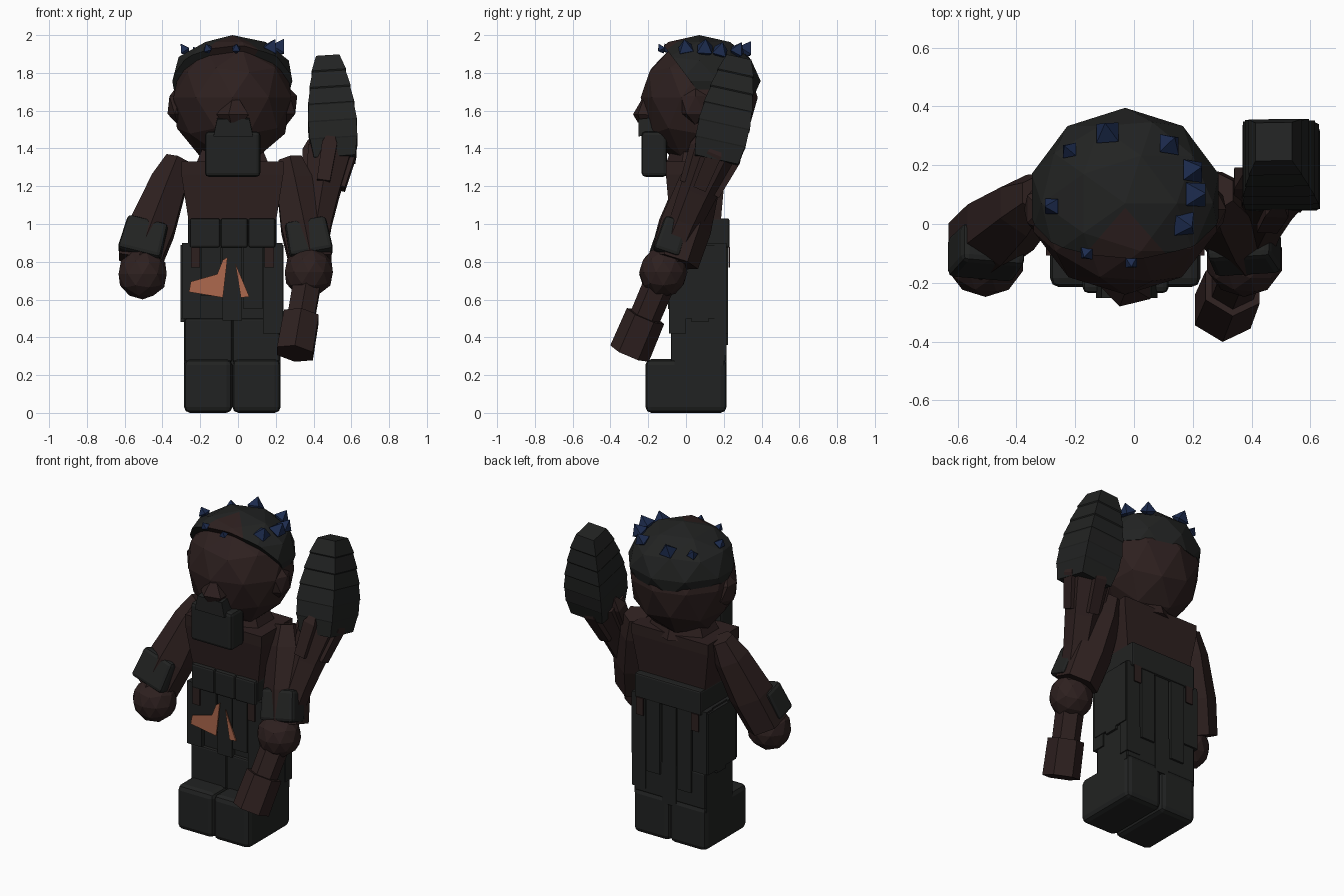
import bpy, bmesh, math
from mathutils import Vector, Matrix

if "Cube" in bpy.data.objects:
    bpy.data.objects.remove(bpy.data.objects["Cube"])


def material(name, rgb):
    m = bpy.data.materials.new(name)
    m.diffuse_color = (*rgb, 1)
    m.use_nodes = True
    m.node_tree.nodes["Principled BSDF"].inputs["Base Color"].default_value = m.diffuse_color
    return m


SKIN = material("dark brown", (0.027, 0.0145, 0.0138))
DARK = material("charcoal", (0.0155, 0.0165, 0.0159))
BLUE = material("deep blue", (0.012, 0.025, 0.078))
ORANGE = material("clay orange", (0.42, 0.14, 0.075))


def finish(name, bm, *mats):
    bmesh.ops.recalc_face_normals(bm, faces=bm.faces)
    me = bpy.data.meshes.new(name)
    bm.to_mesh(me)
    bm.free()
    for m in mats:
        me.materials.append(m)
    ob = bpy.data.objects.new(name, me)
    bpy.context.collection.objects.link(ob)
    return ob


def soften(ob, width):
    b = ob.modifiers.new("soft edges", 'BEVEL')
    b.width, b.segments = width, 2


def box(name, lo, hi, mat, bevel=0):
    bm = bmesh.new()
    lo, hi = Vector(lo), Vector(hi)
    size = hi - lo
    bmesh.ops.create_cube(bm, size=1, matrix=Matrix.Translation((lo + hi) / 2) @ Matrix.Diagonal((*size, 1)))
    ob = finish(name, bm, mat)
    if bevel:
        soften(ob, bevel)
    return ob


def ball(name, centre, radii, mat, level=2):
    bm = bmesh.new()
    bmesh.ops.create_icosphere(bm, subdivisions=level, radius=1,
                               matrix=Matrix.Translation(centre) @ Matrix.Diagonal((*radii, 1)))
    return finish(name, bm, mat)


def limb(name, p0, p1, rings, sides, mat, depth=1.0):
    """Loft along p0-p1; rings are (fraction, half width)."""
    p0, p1 = Vector(p0), Vector(p1)
    d = (p1 - p0).normalized()
    u = Vector((1, 0, 0))
    u = (u - d * u.dot(d)).normalized()
    w = d.cross(u)
    bm = bmesh.new()
    loops = []
    k = 1 / math.cos(math.pi / sides)
    for t, r in rings:
        c = p0.lerp(p1, t)
        angs = [(i + 0.5) * math.tau / sides for i in range(sides)]
        loops.append([bm.verts.new(c + (u * math.cos(a) + w * math.sin(a) * depth) * r * k) for a in angs])
    for a, b in zip(loops, loops[1:]):
        for i in range(sides):
            j = (i + 1) % sides
            bm.faces.new((a[i], a[j], b[j], b[i]))
    bm.faces.new(loops[0])
    bm.faces.new(loops[-1])
    return finish(name, bm, mat)


CX = -0.03

# Boots and legs
for side, s in (("left", -1), ("right", 1)):
    a, b = sorted((CX, CX + s * 0.256))
    box(side + "_boot", (a, -0.215, 0.0), (b, 0.215, 0.285), DARK, 0.032)
    box(side + "_leg", (a, -0.06, 0.25), (b, 0.20, 0.9), DARK)
    a, b = sorted((CX + s * 0.002, CX + s * 0.25))
    box(side + "_shin", (a, -0.08, 0.27), (b, 0.21, 0.50), DARK, 0.01)
    # Bare skin showing under the belt
    x = CX + s * 0.195
    for y in (-0.104, 0.225):
        box(side + "_hip_skin", (x - 0.025, y, 0.77), (x + 0.025, y + 0.008, 0.88), SKIN)

# Ragged cloth strips hanging around the legs
for i, x in enumerate((-0.245, -0.14, -0.03, 0.08, 0.185)):
    drop = (0.50, 0.62, 0.49, 0.55, 0.42)[i]
    box("front_strip", (x - 0.052, -0.09 - 0.004 * (i % 2), drop), (x + 0.05, 0.0, 0.9), DARK)
    box("back_strip", (x - 0.05, 0.15, (0.5, 0.36, 0.24, 0.42, 0.3)[i]),
        (x + 0.048, 0.215 + 0.008 * (i % 2), 0.9), DARK)
for x0, x1 in ((-0.305, -0.25), (0.19, 0.24)):
    for y0, y1, z in ((-0.07, 0.03, 0.5), (0.03, 0.12, 0.48), (0.12, 0.21, 0.5)):
        box("side_strip", (x0, y0, z), (x1, y1, 0.89), DARK)

# Torn orange sash
for pts in (((-0.26, 0.64), (-0.25, 0.695), (-0.11, 0.735), (-0.08, 0.81), (-0.055, 0.825), (-0.08, 0.61)),
            ((-0.015, 0.795), (0.06, 0.615), (0.015, 0.61))):
    bm = bmesh.new()
    f = bm.faces.new([bm.verts.new((x, -0.108, z)) for x, z in pts])
    ext = bmesh.ops.extrude_face_region(bm, geom=[f])
    bmesh.ops.translate(bm, vec=(0, 0.008, 0), verts=[v for v in ext["geom"] if isinstance(v, bmesh.types.BMVert)])
    finish("sash", bm, ORANGE)

# Torso and neck
limb("torso", (CX, 0.05, 0.88), (CX, 0.05, 1.33), [(0, 0.22), (0.35, 0.235), (0.85, 0.27), (1, 0.27)], 4, SKIN, 0.58)
limb("neck", (CX, 0.06, 1.30), (CX, 0.06, 1.42), [(0, 0.2), (1, 0.15)], 6, SKIN, 0.75)

# Belt with three front plates
box("belt", (-0.265, -0.09, 0.875), (0.205, 0.23, 1.03), DARK, 0.01)
for a, b in ((-0.255, -0.095), (-0.092, 0.052), (0.055, 0.198)):
    box("belt_plate", (a, -0.112, 0.875), (b, -0.05, 1.03), DARK, 0.012)

# Arms: shoulder, wrist, front guard ends and fist
ARMS = {"left": ((-0.32, 0.10, 1.34), (-0.525, -0.07, 0.79), (-0.475, -0.065, 1.01), (-0.525, -0.125, 0.83), (-0.505, -0.12, 0.735)),
        "right": ((0.275, 0.11, 1.34), (0.385, -0.06, 0.80), (0.355, -0.05, 1.01), (0.39, -0.11, 0.83), (0.375, -0.12, 0.745))}
for side, (sh, wr, c0, c1, hand) in ARMS.items():
    limb(side + "_arm", sh, wr, [(0, 0.062), (0.22, 0.095), (0.65, 0.119), (1, 0.112)], 6, SKIN, 1.0)
    soften(limb(side + "_guard", c0, c1, [(0, 0.11), (1, 0.117)], 4, DARK, 0.62), 0.022)
    ball(side + "_fist", hand, (0.134, 0.128, 0.134), SKIN)

# Head with a full jaw and a flatter crown, and ears
HEAD = Vector((CX, 0.07, 1.67))
skull = ball("head", HEAD, (0.328, 0.31, 0.365), SKIN)
for v in skull.data.vertices:
    if v.co.z > HEAD.z:
        v.co.z = HEAD.z + (v.co.z - HEAD.z) * 0.82
for s in (-1, 1):
    ball("ear", (CX + s * 0.288, 0.05, 1.63), (0.062, 0.09, 0.105), SKIN, 1)

# Hair cap: a flattened dome, trimmed level behind and sloping over the forehead
DOME, DR = Vector((CX, 0.07, 1.757)), Vector((0.334, 0.325, 0.243))
bm = bmesh.new()
bmesh.ops.create_icosphere(bm, subdivisions=2, radius=1, matrix=Matrix.Translation(DOME) @ Matrix.Diagonal((*DR, 1)))
for co, no in (((0, 0, 1.715), (0, 0.08, 1)), ((0, -0.04, 1.84), (0, 0.16, 0.12))):
    cut = bmesh.ops.bisect_plane(bm, geom=bm.verts[:] + bm.edges[:] + bm.faces[:],
                                 plane_co=co, plane_no=no, clear_inner=True)
    bmesh.ops.holes_fill(bm, edges=[e for e in cut["geom_cut"] if isinstance(e, bmesh.types.BMEdge)])
# A bare wedge above the forehead is cut into the hair
apex = Vector((-0.03, 0.055, 1.9))
wedge = (Vector((0.75, -0.65, 0)), Vector((-0.68, -0.6, 0)))
for no in wedge:
    bmesh.ops.bisect_plane(bm, geom=bm.verts[:] + bm.edges[:] + bm.faces[:], plane_co=apex, plane_no=no)
for f in bm.faces:
    c = f.calc_center_median() - apex
    f.material_index = int(all(c.dot(no) > 0 for no in wedge))
finish("hair", bm, DARK, SKIN)

# Crystals ringed around the crown: x, y, size
for x, y, r in ((-0.22, 0.25, 0.036), (-0.09, 0.31, 0.056), (0.12, 0.27, 0.05), (0.2, 0.18, 0.053), (0.21, 0.1, 0.058),
                (0.17, 0.0, 0.054), (-0.28, 0.06, 0.038), (-0.16, -0.10, 0.03), (-0.01, -0.13, 0.029)):
    rel = Vector(((x - DOME.x) / DR.x, (y - DOME.y) / DR.y, 0))
    z = DOME.z + DR.z * math.sqrt(max(0.2, 1 - rel.length_squared))
    p = Vector((x, y, min(max(z, 1.885), 1.925)))
    out = ((p - HEAD).normalized() + Vector((0, 0, 0.4))).normalized()
    limb("crystal", p - out * r * 0.8, p + out * r * 1.1, [(0, 0.002), (0.42, r * 0.68), (1, 0.001)], 4, BLUE)

# Nose, moustache and beard
limb("nose", (-0.02, -0.215, 1.535), (-0.02, -0.21, 1.68), [(0, 0.045), (0.3, 0.076), (1, 0.014)], 5, SKIN, 0.75)
limb("moustache", (-0.025, -0.195, 1.47), (-0.025, -0.205, 1.56), [(0, 0.105), (1, 0.085)], 4, DARK, 0.55)
box("beard", (-0.175, -0.235, 1.25), (0.118, -0.10, 1.49), DARK, 0.02)

# Club handle, grip end and flared collar
H0, H1 = Vector((0.305, -0.29, 0.335)), Vector((0.485, 0.155, 1.38))
limb("club_handle", H0, H1, [(0, 0.07), (0.65, 0.075), (0.8, 0.088), (1, 0.115)], 6, SKIN)
limb("club_grip_end", H0 - (H1 - H0) * 0.02, H0 + (H1 - H0) * 0.17, [(0, 0.096), (1, 0.093)], 6, SKIN)
for i in range(4):
    a = i * math.pi / 2
    off = Vector((math.cos(a), math.sin(a) * 0.9, -math.sin(a) * 0.4)) * 0.1
    limb("club_prong", H0.lerp(H1, 0.82) + off * 0.8, H0.lerp(H1, 1.06) + off * 1.12,
         [(0, 0.035), (0.75, 0.04), (1, 0.012)], 4, SKIN)

# Club head from overlapping stone layers
half = (0.11, 0.124, 0.127, 0.12, 0.106, 0.088, 0.062)
rings = []
for i in range(6):
    rings += [(i / 6 + (0.012 if i else 0), half[i] + (0.003 if i else 0)), ((i + 1) / 6, half[i + 1])]
limb("club_head", (0.512, 0.16, 1.335), (0.475, 0.28, 1.88), rings, 4, DARK, 1.07)
